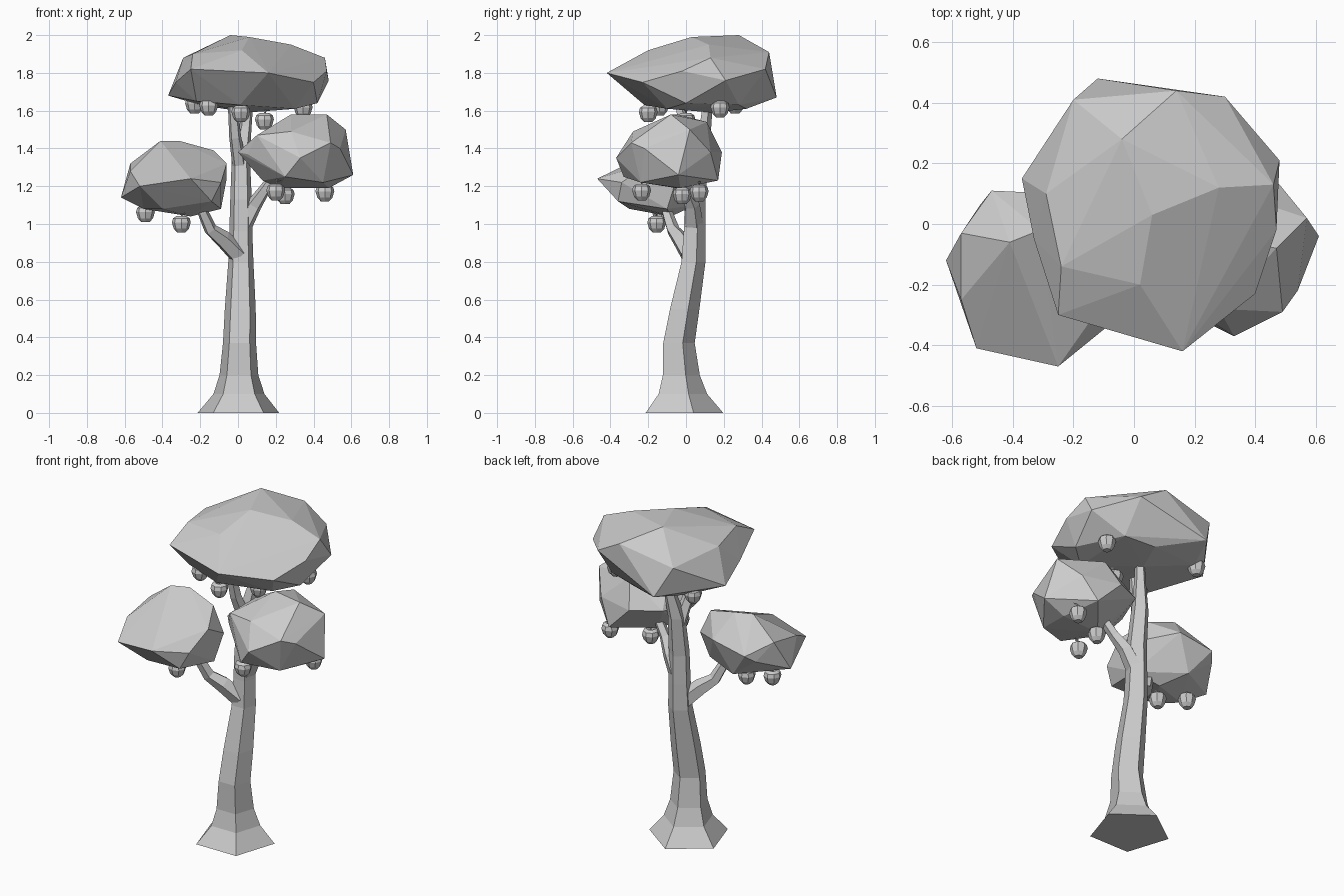
import bpy, bmesh, math
from mathutils import Vector

cube = bpy.data.objects.get("Cube")
if cube:
    bpy.data.objects.remove(cube, do_unlink=True)

# One flat grey for the whole tree
grey = bpy.data.materials.new("plain grey")
grey.use_nodes = True
grey.diffuse_color = (0.6, 0.6, 0.6, 1)
grey.node_tree.nodes["Principled BSDF"].inputs["Base Color"].default_value = (0.6, 0.6, 0.6, 1)


def add_object(name, bm):
    """Turn a bmesh into a flat shaded object."""
    bmesh.ops.recalc_face_normals(bm, faces=bm.faces)
    mesh = bpy.data.meshes.new(name)
    bm.to_mesh(mesh)
    bm.free()
    mesh.materials.append(grey)
    obj = bpy.data.objects.new(name, mesh)
    bpy.context.collection.objects.link(obj)
    return obj


def loft(bm, path, sides=5, follow=False):
    """Skin rings of the given radius along a path of (position, radius)."""
    up = Vector((0, 0, 1))
    centres = [Vector(position) for position, radius in path]
    rings = []
    for i, (position, radius) in enumerate(path):
        tangent = centres[min(i + 1, len(path) - 1)] - centres[max(i - 1, 0)]
        ring = []
        for k in range(sides):
            angle = math.pi / 2 + math.tau * k / sides
            offset = Vector((math.cos(angle), math.sin(angle), 0)) * radius
            if follow:
                offset.rotate(up.rotation_difference(tangent))
            ring.append(bm.verts.new(centres[i] + offset))
        rings.append(ring)
    for low, high in zip(rings, rings[1:]):
        for k in range(sides):
            n = (k + 1) % sides
            bm.faces.new((low[k], low[n], high[n], high[k]))
    bm.faces.new(rings[0])
    bm.faces.new(rings[-1])


def add_limb(name, path, follow=True):
    bm = bmesh.new()
    loft(bm, path, 5, follow)
    return add_object(name, bm)


def add_crown(name, points):
    """Faceted foliage: the hull around points given in hundredths."""
    bm = bmesh.new()
    for point in points:
        bm.verts.new(Vector(point) / 100)
    hull = bmesh.ops.convex_hull(bm, input=bm.verts)
    spare = {g for g in hull["geom_interior"] + hull["geom_unused"]
             if isinstance(g, bmesh.types.BMVert)}
    bmesh.ops.delete(bm, geom=list(spare), context="VERTS")
    return add_object(name, bm)


def add_apple(name, centre):
    """Squat fruit with a dimple, a stalk and a small leaf."""
    bm = bmesh.new()
    c = Vector(centre)
    profile = [(-0.045, 0.022), (-0.025, 0.04), (0.008, 0.05),
               (0.03, 0.044), (0.042, 0.026), (0.032, 0.006)]
    loft(bm, [(c + Vector((0, 0, z)), r) for z, r in profile], 8)
    loft(bm, [(c + Vector((0, 0, 0.03)), 0.004),
              (c + Vector((0.008, 0, 0.07)), 0.005)], 4)
    leaf = [(0, 0, 0.045), (0.016, 0.01, 0.058), (0.035, 0, 0.062), (0.016, -0.01, 0.058)]
    bm.faces.new([bm.verts.new(c + Vector(p)) for p in leaf])
    return add_object(name, bm)


# Trunk with a flared foot and a gentle bend
add_limb("trunk", [
    ((0.002, -0.03, 0), 0.227), ((0.005, -0.03, 0.1), 0.142),
    ((0.005, -0.035, 0.2), 0.108), ((0.008, -0.046, 0.37), 0.092),
    ((0.012, -0.015, 0.55), 0.086), ((0.015, 0.033, 0.8), 0.07),
    ((0.015, 0.04, 0.96), 0.064), ((0.016, 0.042, 1.13), 0.06),
    ((0.015, 0.07, 1.36), 0.05), ((0.04, 0.1, 1.52), 0.034),
    ((0.055, 0.115, 1.66), 0.028)], follow=False)

# Branches
add_limb("upper_branch", [((0.01, 0.06, 1.3), 0.042), ((-0.015, 0, 1.46), 0.033),
                          ((-0.03, -0.04, 1.66), 0.026)])
add_limb("right_branch", [((0, 0.02, 0.84), 0.055), ((-0.08, -0.03, 0.92), 0.048),
                          ((-0.145, -0.07, 0.97), 0.036), ((-0.185, -0.1, 1.06), 0.03),
                          ((-0.22, -0.12, 1.16), 0.025)])
add_limb("left_branch", [((0.03, 0.04, 1.0), 0.052), ((0.085, 0.03, 1.1), 0.043),
                         ((0.14, 0, 1.18), 0.032), ((0.24, -0.03, 1.32), 0.026)])

# Foliage
add_crown("top_crown", [
    (-4, 28, 200), (6, 3, 199), (28, 12, 195), (14, 44, 191), (2, -20, 192),
    (-24, -14, 190), (-29, 10, 188), (-25, -30, 182), (16, -42, 180),
    (-33, -5, 175), (-37, 15, 168), (-20, 41, 184), (-12, 48, 167),
    (30, 42, 182), (48, 21, 176), (46, 13, 188), (47, -2, 181), (40, -23, 175),
    (42, 0, 164), (30, -10, 161), (1, -22, 163), (-22, -15, 165),
    (-20, 28, 163), (5, 14, 159), (12, 32, 161), (30, 28, 163)])
add_crown("right_crown", [
    (-62, -12, 114), (-57, -3, 132), (-57, -25, 128), (-52, -41, 120),
    (-25, -47, 124), (-41, -6, 144), (-31, -2, 144), (-13, -5, 139),
    (-6, -20, 132), (-6, -5, 124), (-9, -34, 122), (-14, -36, 112),
    (-9, -10, 108), (-25, -8, 104), (-50, -20, 108), (-40, -30, 108),
    (-51, 6, 122), (-47, 11, 126), (-25, 10, 130), (-35, 5, 110)])
add_crown("left_crown", [
    (0, -10, 138), (5, -16, 137), (10, -22, 147), (10, 5, 147), (28, -4, 158),
    (47, -8, 158), (57, 2, 150), (61, -4, 126), (54, -22, 140),
    (49, -29, 143), (33, -37, 135), (25, -33, 125), (48, 13, 138),
    (25, 19, 138), (8, 11, 139), (40, 17, 123), (48, -3, 119), (45, -24, 122),
    (22, -5, 119), (13, -10, 123), (30, 11, 154), (28, -28, 149)])

# Fruit hanging under each crown
fruit = {
    "top": [(-0.155, -0.14, 1.62), (-0.23, 0.26, 1.63), (0.015, -0.2, 1.585),
            (0.14, 0, 1.545), (0.345, 0.18, 1.61)],
    "left": [(0.46, 0.07, 1.165), (0.25, -0.02, 1.15), (0.2, -0.235, 1.17)],
    "right": [(-0.49, -0.13, 1.055), (-0.3, -0.155, 1.0)],
}
for crown, places in fruit.items():
    for number, place in enumerate(places, 1):
        add_apple(f"{crown}_apple_{number}", place)
